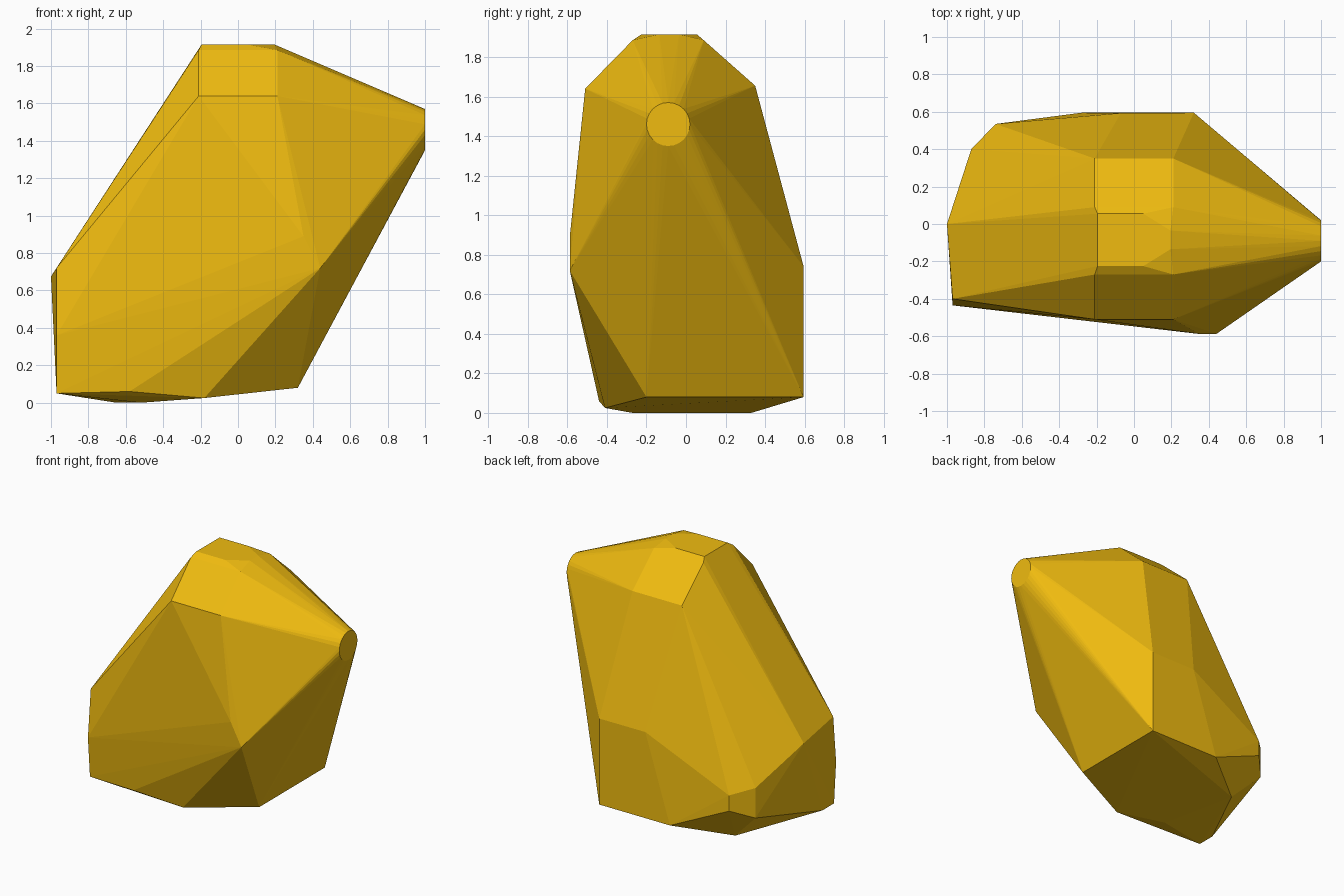
import bpy, bmesh
from math import sin, cos, pi

if "Cube" in bpy.data.objects:
    bpy.data.objects.remove(bpy.data.objects["Cube"])

# The model is one tight convex shell stretched over a few profiles
points = []

# Round flat nose on the +x side
for i in range(24):
    a = 2 * pi * i / 24
    points.append((1.0, -0.09 + 0.11 * cos(a), 1.46 + 0.11 * sin(a)))

# Crown: sloping shoulders mirrored in x, then the flat top
for y, z in ((-0.51, 1.64), (-0.27, 1.885), (0.09, 1.885), (0.35, 1.655)):
    for x in (-0.21, 0.21):
        points.append((x, y, z))
for x, dy in ((-0.195, 0.14), (0.05, 0.14), (0.195, 0.05)):
    for s in (-1, 1):
        points.append((x, -0.085 + s * dy, 1.915))

# Back wall
points += [(0.32, 0.595, 0.08), (0.32, 0.595, 0.74),
           (-0.28, 0.595, 0.08), (-0.07, 0.593, 0.74)]
# Back left chamfered corner
points += [(-0.74, 0.535, 0.29), (-0.74, 0.535, 0.41),
           (-0.87, 0.40, 0.22), (-0.87, 0.40, 0.45)]
# Left wall
points += [(-1.0, 0.0, 0.675), (-0.97, -0.40, 0.72), (-0.97, -0.435, 0.36),
           (-0.97, -0.41, 0.05), (-0.97, -0.27, 0.05)]
# Front bulge
points += [(0.44, -0.588, 0.72), (0.35, -0.588, 0.89)]
# Underside
points += [(0.32, -0.20, 0.08), (-0.18, -0.41, 0.025), (-0.58, -0.44, 0.06),
           (-0.52, -0.27, 0.0), (-0.65, 0.33, 0.0)]

bm = bmesh.new()
for p in points:
    bm.verts.new(p)
hull = bmesh.ops.convex_hull(bm, input=bm.verts[:])
loose = [v for v in bm.verts if not v.link_faces]
bmesh.ops.delete(bm, geom=loose, context='VERTS')
# Merge coplanar triangles into clean facets
bmesh.ops.dissolve_limit(bm, angle_limit=0.015, verts=bm.verts[:], edges=bm.edges[:])
bmesh.ops.recalc_face_normals(bm, faces=bm.faces[:])
mesh = bpy.data.meshes.new("faceted_shell")
bm.to_mesh(mesh)
bm.free()

shell = bpy.data.objects.new("faceted_shell", mesh)
bpy.context.collection.objects.link(shell)

yellow = bpy.data.materials.new("yellow")
yellow.diffuse_color = (0.87, 0.50, 0.005, 1)
yellow.use_nodes = True
yellow.node_tree.nodes["Principled BSDF"].inputs["Base Color"].default_value = yellow.diffuse_color
mesh.materials.append(yellow)
